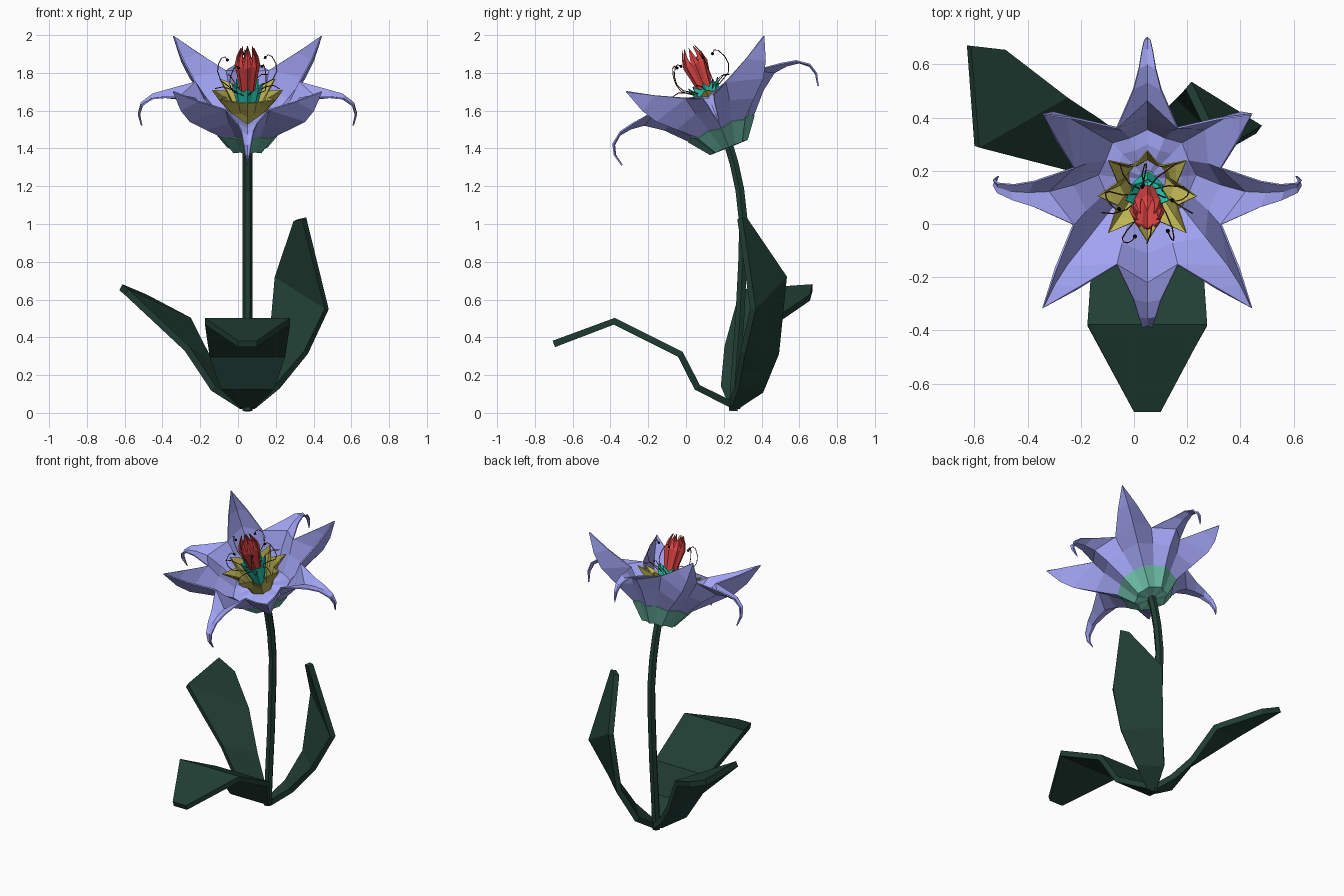
import bpy, bmesh, math
from mathutils import Matrix, Vector

if "Cube" in bpy.data.objects:
    bpy.data.objects.remove(bpy.data.objects["Cube"])

# Flower head frame: tilted toward the front
HEAD = Matrix.Translation((0.05, 0.226, 1.408)) @ Matrix.Rotation(math.radians(22), 4, 'X')


def mat(name, rgb):
    m = bpy.data.materials.new(name)
    m.diffuse_color = (*rgb, 1)
    m.use_nodes = True
    m.node_tree.nodes["Principled BSDF"].inputs["Base Color"].default_value = m.diffuse_color
    return m


LEAF = mat("leaf_green", (0.015, 0.048, 0.035))
SEPAL = mat("sepal_green", (0.15, 0.5, 0.38))
PETAL = mat("petal_violet", (0.36, 0.37, 0.9))
GOLD = mat("gold", (0.52, 0.47, 0.09))
TEAL = mat("teal", (0.02, 0.65, 0.5))
RED = mat("red", (0.75, 0.06, 0.06))
BROWN = mat("filament_brown", (0.12, 0.03, 0.015))
BLACK = mat("anther_black", (0.005, 0.005, 0.008))


def finish(name, bm, material, thickness=0, offset=0):
    bmesh.ops.remove_doubles(bm, verts=bm.verts, dist=0.0005)
    bmesh.ops.recalc_face_normals(bm, faces=bm.faces)
    me = bpy.data.meshes.new(name)
    bm.to_mesh(me)
    bm.free()
    me.materials.append(material)
    ob = bpy.data.objects.new(name, me)
    bpy.context.collection.objects.link(ob)
    if thickness:
        s = ob.modifiers.new("thickness", 'SOLIDIFY')
        s.thickness, s.offset = thickness, offset
    return ob


def whorl(name, n, profiles, material, thickness=0.006):
    """Ring of n folded petals. Row: midrib r, w, edge r, w [, edge half width]; a 2-value row is a tip."""
    bm = bmesh.new()
    half = math.pi / n
    for i in range(n):
        rot = HEAD @ Matrix.Rotation(2 * half * i, 4, 'Z')
        prev = None
        for row in profiles[i % len(profiles)]:
            mid = (row[0], 0, row[1])
            if len(row) == 2:
                tip = bm.verts.new(rot @ Vector(mid))
                for k in (0, 1):
                    bm.faces.new((prev[k], prev[k + 1], tip))
                break
            x, h = row[2], row[4] if len(row) == 5 else 0
            if not h:
                x, h = x * math.cos(half), x * math.sin(half)
            pts = [(x, -h, row[3]), mid, (x, h, row[3])]
            cur = [bm.verts.new(rot @ Vector(p)) for p in pts]
            if prev:
                for k in (0, 1):
                    bm.faces.new((prev[k], prev[k + 1], cur[k + 1], cur[k]))
            prev = cur
    return finish(name, bm, material, thickness)


def tube(name, paths, radius, material, res=1):
    cu = bpy.data.curves.new(name, 'CURVE')
    cu.dimensions = '3D'
    cu.bevel_depth, cu.bevel_resolution, cu.use_fill_caps = radius, res, True
    for path in paths:
        s = cu.splines.new('POLY')
        s.use_smooth = False
        s.points.add(len(path) - 1)
        for p, c in zip(s.points, path):
            p.co = (*c, 1)
    cu.materials.append(material)
    ob = bpy.data.objects.new(name, cu)
    bpy.context.collection.objects.link(ob)


def leaf(name, stations):
    bm = bmesh.new()
    rows = [[bm.verts.new(p) for p in pair] for pair in stations]
    for (a, b), (c, d) in zip(rows, rows[1:]):
        bm.faces.new((a, b, d, c))
    finish(name, bm, LEAF, 0.036)


# Stem
tube("stem", [[(0.05, y, z) for y, z in (
    (0.25, 0.01), (0.262, 0.2), (0.285, 0.5), (0.3, 0.8), (0.305, 1.0),
    (0.285, 1.18), (0.255, 1.32), (0.225, 1.42))]], 0.027, LEAF)

# Leaves as pairs of edge points
front = [(0.24, 0.045, 0.04), (0.06, 0.135, 0.14), (-0.03, 0.31, 0.2),
         (-0.38, 0.485, 0.225), (-0.7, 0.365, 0.05)]
leaf("front_leaf", [((0.05 - h, y, z), (0.05 + h, y, z)) for y, z, h in front])
leaf("right_leaf", [
    ((0.08, 0.23, 0.035), (0.04, 0.27, 0.035)),
    ((0.21, 0.27, 0.14), (0.09, 0.4, 0.12)),
    ((0.36, 0.3, 0.32), (0.17, 0.48, 0.32)),
    ((0.47, 0.355, 0.55), (0.205, 0.52, 0.72)),
    ((0.35, 0.285, 1.03), (0.305, 0.315, 1.02))])
leaf("left_leaf", [
    ((0.02, 0.23, 0.035), (0.06, 0.28, 0.035)),
    ((-0.13, 0.19, 0.13), (-0.04, 0.33, 0.12)),
    ((-0.27, 0.21, 0.34), (-0.14, 0.4, 0.25)),
    ((-0.59, 0.29, 0.64), (-0.26, 0.48, 0.49)),
    ((-0.62, 0.67, 0.665), (-0.49, 0.655, 0.61))])

# Green base of the flower cup
whorl("sepal_base", 8, [[(0.02, 0, 0.02, 0), (0.105, 0, 0.09, 0.005),
                         (0.187, 0.105, 0.172, 0.12)]], SEPAL, 0.008)

# Petals with a closed floor: curled ones alternate with straight ones
cup = [(0.03, 0.14, 0.03, 0.14), (0.13, 0.125, 0.12, 0.14), (0.185, 0.108, 0.17, 0.123)]
curled = cup + [(0.28, 0.21, 0.25, 0.23), (0.37, 0.275, 0.3, 0.325),
                (0.445, 0.284, 0.425, 0.305, 0.052), (0.512, 0.274, 0.502, 0.289, 0.032),
                (0.557, 0.236, 0.562, 0.244, 0.02), (0.572, 0.185, 0.577, 0.188, 0.012),
                (0.56, 0.122)]
straight = cup + [(0.31, 0.19, 0.25, 0.23), (0.43, 0.27, 0.3, 0.325),
                  (0.495, 0.35, 0.428, 0.4, 0.058), (0.555, 0.475)]
whorl("petals", 8, [curled, straight], PETAL, 0.008)

# Inner golden crown
gold_base = [(0.07, 0.13, 0.07, 0.13), (0.105, 0.215, 0.095, 0.23), (0.15, 0.27, 0.122, 0.3)]
whorl("golden_crown", 8, [gold_base + [(0.185, 0.325)], gold_base + [(0.208, 0.33)]], GOLD)

# Teal collar and red bud
whorl("teal_collar", 8, [[(0.02, 0.14, 0.02, 0.14), (0.06, 0.27, 0.052, 0.27),
                          (0.075, 0.33, 0.062, 0.335), (0.083, 0.365)]], TEAL, 0.004)
whorl("red_bud", 8, [[(0.035, 0.3, 0.03, 0.3), (0.05, 0.39, 0.042, 0.39),
                      (0.066, 0.47, 0.056, 0.48), (0.055, 0.52, 0.05, 0.52, 0.012),
                      (0.034, 0.565)]], RED, 0.004)

# Stamens: hooked filaments with dark anthers, alternating with low spreading ones
tall = [(0.03, 0.3), (0.09, 0.335), (0.145, 0.365), (0.165, 0.41), (0.16, 0.455),
        (0.14, 0.495), (0.12, 0.505), (0.105, 0.49)]
low = [(0.03, 0.3), (0.09, 0.345), (0.14, 0.365), (0.18, 0.355)]
paths = []
anthers = bmesh.new()
for i in range(10):
    rot = HEAD @ Matrix.Rotation(math.radians(36 * i + 18), 4, 'Z')
    path = [rot @ Vector((r, 0.02 * math.sin(18 * r), w)) for r, w in (low if i % 2 else tall)]
    paths.append(path)
    if i % 2 == 0:
        bmesh.ops.create_icosphere(anthers, subdivisions=1, radius=0.009,
                                   matrix=Matrix.Translation(path[-1]))
tube("filaments", paths, 0.0025, BROWN, 0)
finish("anthers", anthers, BLACK)
